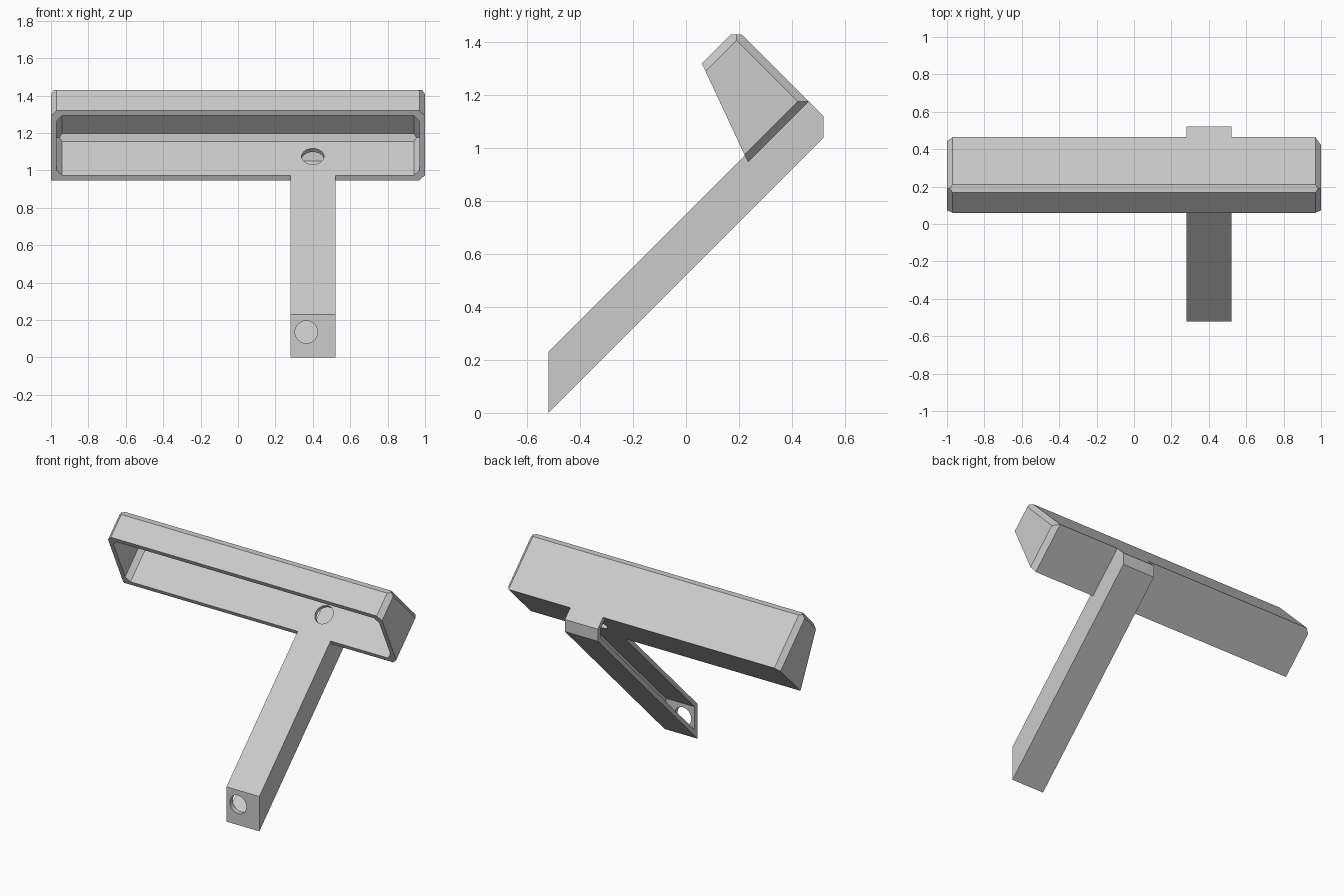
import bpy, bmesh
from mathutils import Vector, Matrix

cube = bpy.data.objects.get("Cube")
if cube:
    bpy.data.objects.remove(cube, do_unlink=True)

# Single plain grey
grey = bpy.data.materials.new("light_grey")
grey.use_nodes = True
colour = (0.6, 0.6, 0.6, 1)
grey.diffuse_color = colour
grey.node_tree.nodes["Principled BSDF"].inputs["Base Color"].default_value = colour

# Directions; ALONG and ACROSS follow the 45 degree slope of the arm
X, Y = Vector((1, 0, 0)), Vector((0, 1, 0))
ALONG, ACROSS = Vector((0, 1, 1)), Vector((0, -1, 1))
WALL = 0.04      # wall thickness measured along the slope sums
SIDE = 0.03      # wall thickness and chamfer along x


def link(name, bm):
    bmesh.ops.recalc_face_normals(bm, faces=bm.faces)
    mesh = bpy.data.meshes.new(name)
    bm.to_mesh(mesh)
    bm.free()
    mesh.materials.append(grey)
    obj = bpy.data.objects.new(name, mesh)
    bpy.context.collection.objects.link(obj)
    return obj


def solid(name, planes):
    """Convex block: keep the points p where normal . p <= limit."""
    bm = bmesh.new()
    bmesh.ops.create_cube(bm, size=6)
    for normal, limit in planes:
        bmesh.ops.bisect_plane(
            bm, geom=bm.verts[:] + bm.edges[:] + bm.faces[:], dist=1e-5,
            plane_co=normal * (limit / normal.length_squared),
            plane_no=normal.normalized(), clear_outer=True)
        bmesh.ops.holes_fill(bm, edges=bm.edges[:], sides=0)
    return link(name, bm)


def drill(name, centre, axis, depth):
    bm = bmesh.new()
    turn = axis.to_track_quat('Z', 'Y').to_matrix().to_4x4()
    bmesh.ops.create_cone(bm, cap_ends=True, segments=40, radius1=0.06, radius2=0.06,
                          depth=depth, matrix=Matrix.Translation(centre) @ turn)
    return link(name, bm)


def cut(obj, cutters):
    for cutter in cutters:
        cutter.hide_render = True
        mod = obj.modifiers.new("cut", 'BOOLEAN')
        mod.operation = 'DIFFERENCE'
        mod.solver = 'EXACT'
        mod.object = cutter
    bpy.context.view_layer.update()
    graph = bpy.context.evaluated_depsgraph_get()
    mesh = bpy.data.meshes.new_from_object(obj.evaluated_get(graph))
    obj.modifiers.clear()
    obj.data = mesh


def chamfer(a, b):
    """Plane that trims the edge between two faces at 45 degrees."""
    (na, la), (nb, lb) = a, b
    ua, ub = na.normalized(), nb.normalized()
    return (ua + ub, la / na.length + lb / nb.length - SIDE)


# Head: chamfered tray, open towards the lower front
back, roof, floor = (ALONG, 1.64), (ACROSS, 1.26), (-ACROSS, -0.712)
ends = [(X, 1.0), (-X, 1.0)]
mouth = (Vector((0, -0.375, -0.175)), -0.2535)
planes = [back, roof, floor, mouth, chamfer(back, roof), chamfer(ends[0], floor)] + ends
planes += [chamfer(end, face) for end in ends for face in (back, roof)]
head = solid("lamp_head", planes)

back, roof, floor = (ALONG, 1.64 - WALL), (ACROSS, 1.26 - WALL), (-ACROSS, -0.75)
ends = [(X, 1 - SIDE), (-X, 1 - SIDE)]
planes = [back, roof, floor, chamfer(back, roof), chamfer(back, floor)] + ends
planes += [chamfer(end, face) for end in ends for face in (back, roof, floor)]
cavity = solid("cavity_cutter", planes)

# Arm: sloping square beam, hollow and open on its -x side
arm = solid("arm", [(X, 0.52), (-X, -0.28), (Y, 0.52), (-Y, 0.52),
                    (ALONG, 1.64), (ACROSS, 0.75), (-ACROSS, -0.52)])
channel = solid("channel_cutter", [(X, 0.49), (-X, -0.2), (Y, 0.49), (-Y, 0.49),
                                   (ALONG, 1.6), (ACROSS, 0.712), (-ACROSS, -0.56)])

# Cable holes in the head floor and in the foot
head_hole = drill("head_hole_cutter", Vector((0.4, 0.325, 1.075)), ACROSS, 0.08)
foot_hole = drill("foot_hole_cutter", Vector((0.365, -0.54, 0.136)), Y, 0.11)

cut(head, [cavity, head_hole])
cut(arm, [channel, head_hole, foot_hole])
for cutter in (cavity, channel, head_hole, foot_hole):
    bpy.data.objects.remove(cutter, do_unlink=True)
